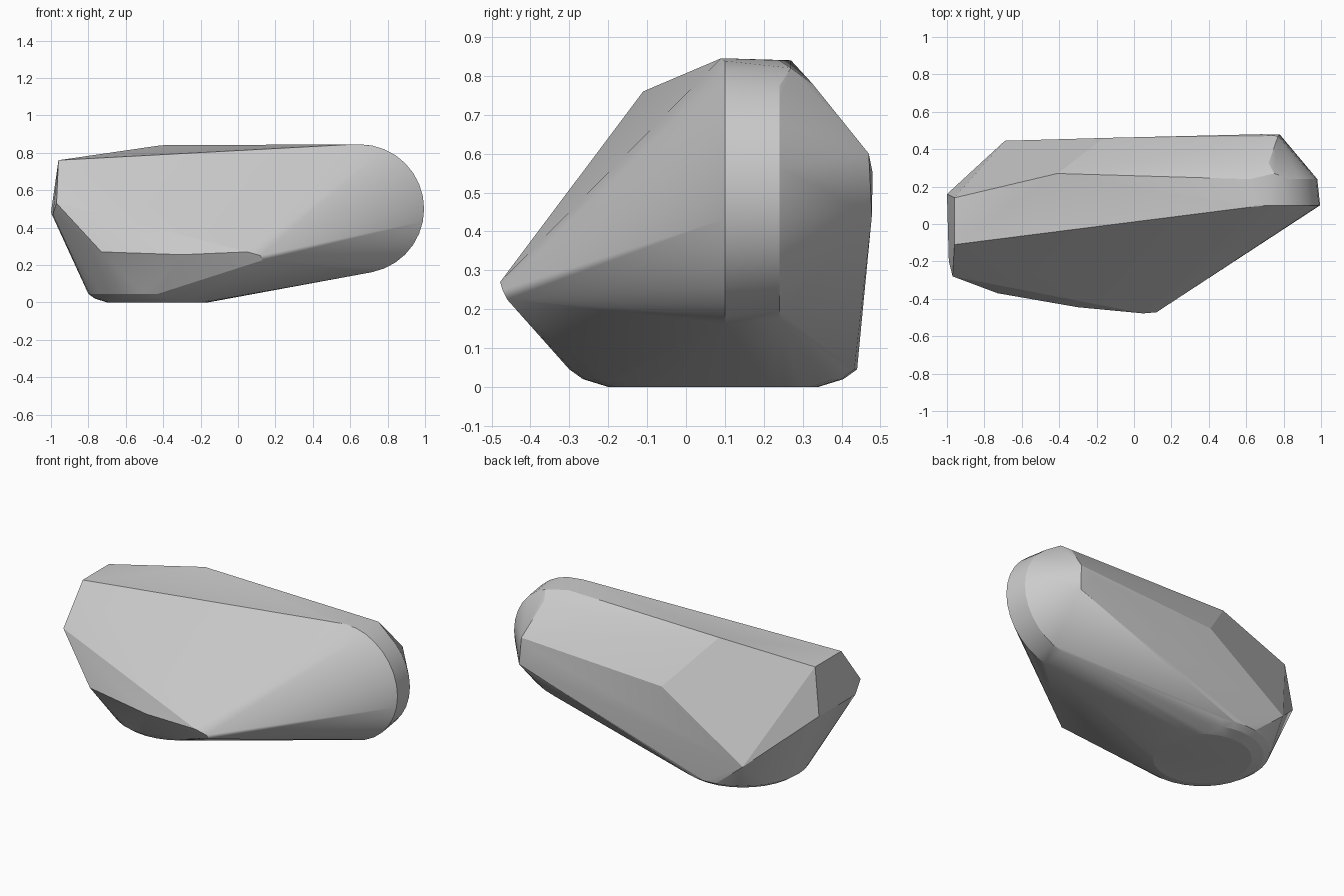
import bpy, bmesh
from math import sin, cos, pi, radians
from mathutils import Vector

cube = bpy.data.objects.get("Cube")
if cube:
    bpy.data.objects.remove(cube, do_unlink=True)


def ring(centre, radius, axis, count=32):
    """Circle of points around the y or z axis."""
    for i in range(count):
        a = 2 * pi * i / count
        u, v = radius * cos(a), radius * sin(a)
        yield Vector(centre) + Vector((u, 0, v) if axis == "y" else (u, v, 0))


points = []

# round foot with a softened rim
for z, radius in ((0, 0.27), (0.02, 0.335), (0.045, 0.37)):
    points += ring((-0.43, 0.07, z), radius, "z")

# round nose on the left end
points += ring((0.65, 0.1, 0.5), 0.345, "y")
points += ring((0.65, 0.24, 0.5), 0.33, "y")

# corners of the faceted shell
points += [Vector(p) for p in (
    # top ridge
    (-0.96, -0.11, 0.76), (-0.96, 0.14, 0.76), (-0.41, 0.27, 0.84),
    (0.62, 0.09, 0.845), (0.62, 0.24, 0.84),
    # right end
    (-0.97, -0.28, 0.53), (-1, 0.16, 0.48), (-0.99, -0.2, 0.47),
    # front ridge
    (-0.73, -0.37, 0.27), (-0.3, -0.445, 0.255), (0.05, -0.478, 0.27),
    (0.12, -0.472, 0.25), (0.13, -0.46, 0.225),
    # back
    (-0.69, 0.445, 0.2), (-0.16, 0.46, 0.55), (0.72, 0.325, 0.78),
    (0.75, 0.27, 0.82), (0.77, 0.47, 0.6), (0.68, 0.48, 0.55),
    (0.78, 0.478, 0.44),
)]

# wrap one tight skin around everything
bm = bmesh.new()
for p in points:
    bm.verts.new(p)
hull = bmesh.ops.convex_hull(bm, input=bm.verts)
loose = {g for g in hull["geom_interior"] + hull["geom_unused"]
         if isinstance(g, bmesh.types.BMVert)}
bmesh.ops.delete(bm, geom=list(loose), context="VERTS")
bmesh.ops.dissolve_limit(bm, angle_limit=radians(0.5), verts=bm.verts, edges=bm.edges)
bmesh.ops.recalc_face_normals(bm, faces=bm.faces)
mesh = bpy.data.meshes.new("shell")
bm.to_mesh(mesh)
bm.free()

grey = bpy.data.materials.new("light grey")
grey.use_nodes = True
colour = (0.6, 0.6, 0.6, 1)
grey.diffuse_color = colour
grey.node_tree.nodes["Principled BSDF"].inputs["Base Color"].default_value = colour
mesh.materials.append(grey)

shell = bpy.data.objects.new("shell", mesh)
bpy.context.collection.objects.link(shell)
bpy.ops.object.select_all(action="DESELECT")
shell.select_set(True)
bpy.context.view_layer.objects.active = shell
bpy.ops.object.shade_smooth_by_angle(angle=radians(15))
